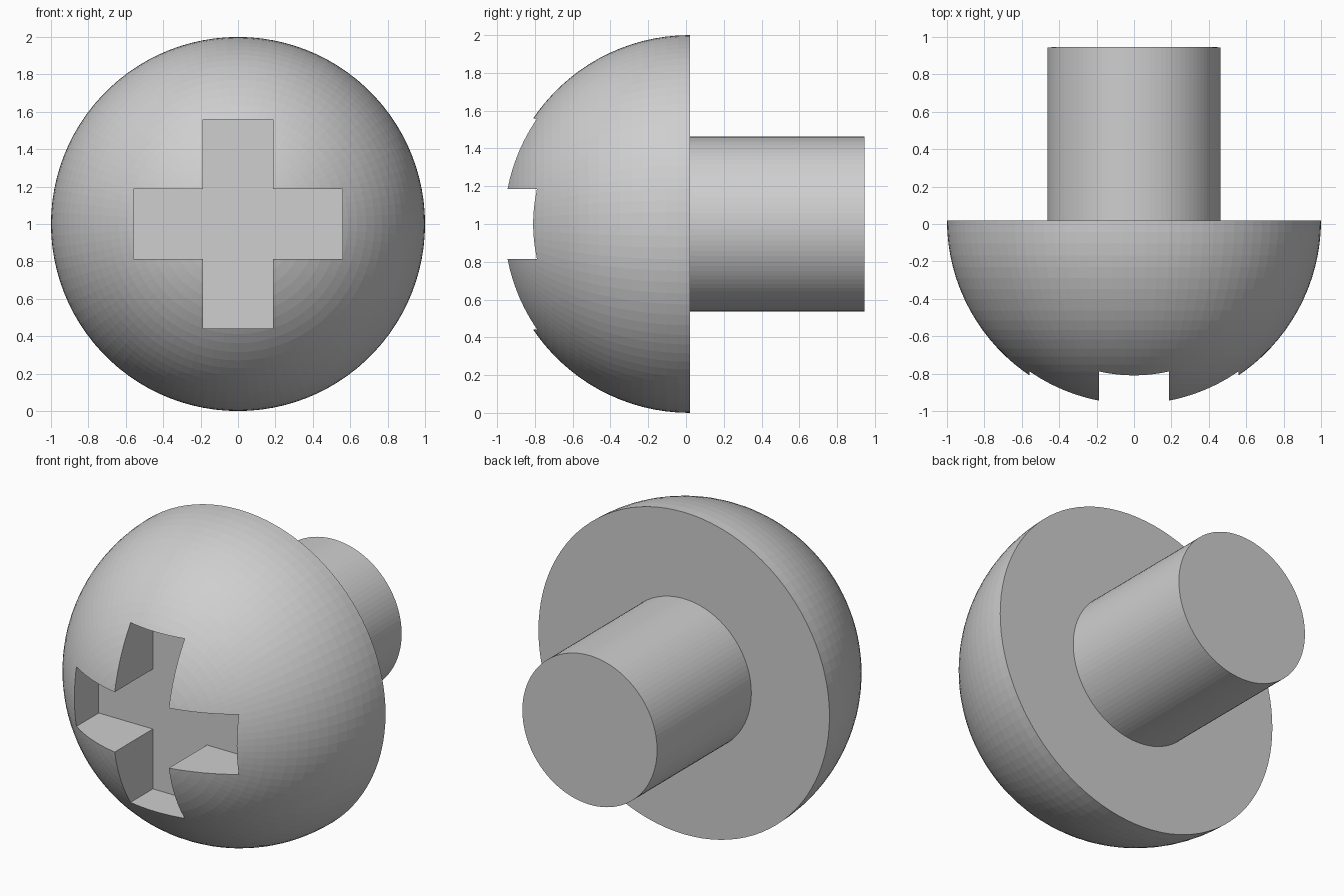
import bpy, bmesh, math
from mathutils import Matrix, Vector

cube = bpy.data.objects.get("Cube")
if cube:
    bpy.data.objects.remove(cube, do_unlink=True)

SEGMENTS = 100
RIM_Y, AXIS_Z = 0.02, 1.0           # flat back of the head, height of the screw axis
TAIL_Y, SHANK_R = 0.945, 0.463
SLOT_FLOOR_Y, SLOT_HALF, SLOT_REACH = -0.57, 0.186, 0.558
TO_Y = Matrix.Rotation(math.radians(90), 4, 'X')   # local z axis -> -y

metal = bpy.data.materials.new("grey metal")
metal.use_nodes = True
GREY = (0.62, 0.62, 0.62, 1)
metal.diffuse_color = GREY
metal.node_tree.nodes["Principled BSDF"].inputs["Base Color"].default_value = GREY


def make_object(name, bm):
    bmesh.ops.recalc_face_normals(bm, faces=bm.faces)
    mesh = bpy.data.meshes.new(name)
    bm.to_mesh(mesh)
    bm.free()
    mesh.materials.append(metal)
    obj = bpy.data.objects.new(name, mesh)
    bpy.context.collection.objects.link(obj)
    return obj


# Domed head: half a sphere with its pole facing the front
bm = bmesh.new()
bmesh.ops.create_uvsphere(bm, u_segments=SEGMENTS, v_segments=SEGMENTS // 2, radius=1)
bmesh.ops.bisect_plane(bm, geom=bm.verts[:] + bm.edges[:] + bm.faces[:], dist=1e-4,
                       plane_co=(0, 0, 0), plane_no=(0, 0, -1), clear_outer=True)
bmesh.ops.contextual_create(bm, geom=[e for e in bm.edges if e.is_boundary])
bm.transform(Matrix.Translation((0, RIM_Y, AXIS_Z)) @ TO_Y)
head = make_object("head", bm)

# Cross-shaped cutter: one arm corner turned four times, then extruded forward
bm = bmesh.new()
corner = [(SLOT_REACH, -SLOT_HALF), (SLOT_REACH, SLOT_HALF), (SLOT_HALF, SLOT_HALF)]
verts = []
for turn in range(4):
    rot = Matrix.Rotation(math.radians(90 * turn), 4, 'Z')
    verts += [bm.verts.new(rot @ Vector((x, y, 0))) for x, y in corner]
face = bm.faces.new(verts)
front = bmesh.ops.extrude_face_region(bm, geom=[face])["geom"]
bmesh.ops.translate(bm, vec=(0, 0, 0.8),
                    verts=[v for v in front if isinstance(v, bmesh.types.BMVert)])
bm.transform(Matrix.Translation((0, SLOT_FLOOR_Y, AXIS_Z)) @ TO_Y)
cutter = make_object("cross_cutter", bm)
cutter.hide_render = True

# Cut the driver slot and drop the cutter
cut = head.modifiers.new("cross slot", 'BOOLEAN')
cut.operation, cut.solver, cut.object = 'DIFFERENCE', 'EXACT', cutter
bpy.context.view_layer.objects.active = head
bpy.ops.object.modifier_apply(modifier=cut.name)
bpy.data.objects.remove(cutter, do_unlink=True)

# Plain round shank behind the head
bm = bmesh.new()
bmesh.ops.create_cone(bm, cap_ends=True, segments=SEGMENTS, radius1=SHANK_R,
                      radius2=SHANK_R, depth=TAIL_Y - RIM_Y)
bm.transform(Matrix.Translation((0, (TAIL_Y + RIM_Y) / 2, AXIS_Z)) @ TO_Y)
make_object("shank", bm)
